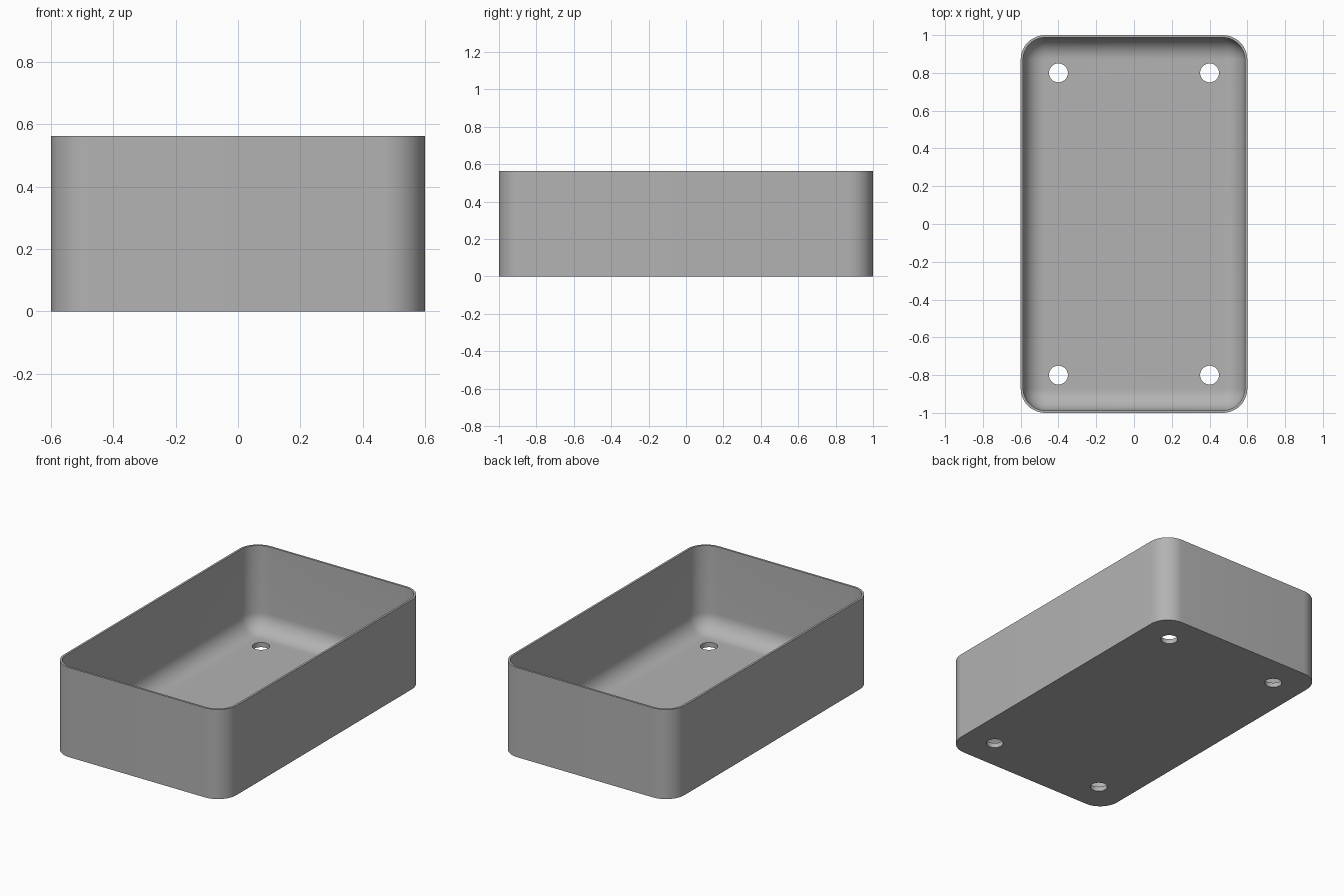
import bpy, bmesh
from math import sin, cos, pi, radians

cube = bpy.data.objects.get("Cube")
if cube:
    bpy.data.objects.remove(cube)

HALF_X, HALF_Y, HEIGHT = 0.6, 1.0, 0.5625
CORNER, WALL, FLOOR, FILLET = 0.13, 0.013, 0.03, 0.112
STEPS = 12

grey = bpy.data.materials.new("plain grey")
grey.use_nodes = True
colour = (0.45, 0.45, 0.45, 1)
grey.diffuse_color = colour
grey.node_tree.nodes["Principled BSDF"].inputs["Base Color"].default_value = colour


def rounded_ring(bm, inset, z):
    """Rounded rectangle of vertices, pulled in from the outer wall."""
    r = CORNER - inset
    ring = []
    for q, (sx, sy) in enumerate([(1, 1), (-1, 1), (-1, -1), (1, -1)]):
        for i in range(STEPS + 1):
            a = (q + i / STEPS) * pi / 2
            ring.append(bm.verts.new((sx * (HALF_X - CORNER) + r * cos(a),
                                      sy * (HALF_Y - CORNER) + r * sin(a), z)))
    return ring


# Tray: outer wall, rim, inner wall, then the fillet down to the floor
profile = [(0, 0), (0, HEIGHT), (WALL, HEIGHT)]
for i in range(STEPS + 1):
    a = i / STEPS * pi / 2
    profile.append((WALL + FILLET * (1 - cos(a)), FLOOR + FILLET * (1 - sin(a))))

bm = bmesh.new()
rings = [rounded_ring(bm, d, z) for d, z in profile]
for low, high in zip(rings, rings[1:]):
    n = len(low)
    for i in range(n):
        j = (i + 1) % n
        bm.faces.new((low[i], low[j], high[j], high[i]))
bm.faces.new(rings[0][::-1])
bm.faces.new(rings[-1])
bmesh.ops.recalc_face_normals(bm, faces=bm.faces)
mesh = bpy.data.meshes.new("tray")
bm.to_mesh(mesh)
bm.free()
mesh.materials.append(grey)
tray = bpy.data.objects.new("tray", mesh)
bpy.context.collection.objects.link(tray)

# Four screw holes through the floor
for x in (-0.4, 0.4):
    for y in (-0.8, 0.8):
        bpy.ops.mesh.primitive_cylinder_add(vertices=32, radius=0.05, depth=0.2,
                                            location=(x, y, 0))
        cutter = bpy.context.object
        cutter.name = "hole_cutter"
        cutter.data.materials.append(grey)
        cut = tray.modifiers.new("screw_hole", "BOOLEAN")
        cut.operation, cut.solver, cut.object = "DIFFERENCE", "EXACT", cutter
        bpy.ops.object.select_all(action="DESELECT")
        bpy.context.view_layer.objects.active = tray
        tray.select_set(True)
        bpy.ops.object.modifier_apply(modifier=cut.name)
        bpy.data.objects.remove(cutter)

bpy.ops.object.shade_smooth_by_angle(angle=radians(30))
